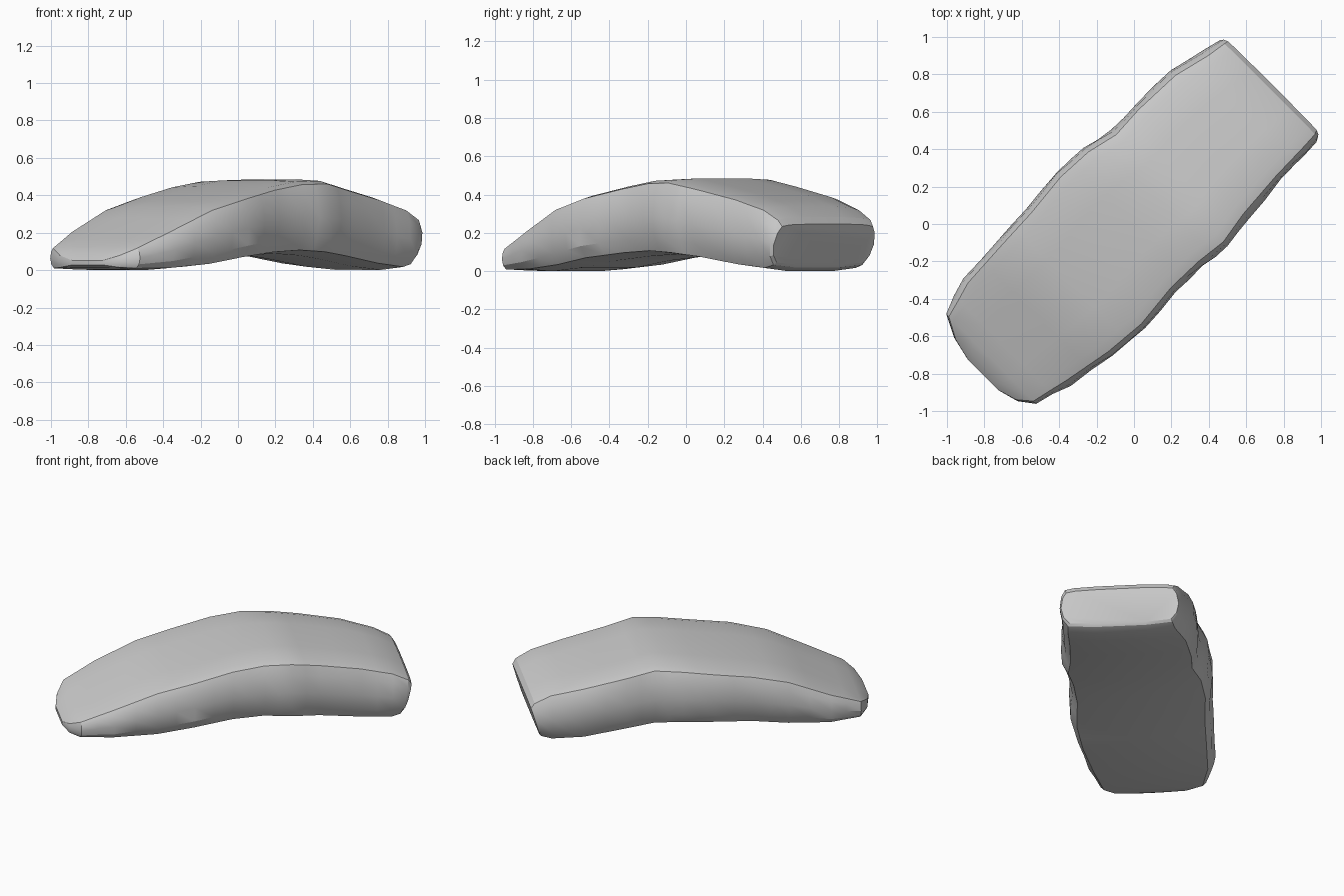
import bpy
import bmesh
import math
import random
from mathutils import Vector

default_cube = bpy.data.objects.get("Cube")
if default_cube:
    bpy.data.objects.remove(default_cube, do_unlink=True)

random.seed(4)


def make_material(name, colour):
    material = bpy.data.materials.new(name)
    material.use_nodes = True
    material.diffuse_color = colour
    material.node_tree.nodes["Principled BSDF"].inputs["Base Color"].default_value = colour
    return material


# Stations along the slab: distance, right edge, left edge, top height, bottom height
STATIONS = [
    (-1.14, -.12, .12, .06, .035),
    (-1.11, -.25, .23, .09, .02),
    (-1.05, -.37, .31, .13, .013),
    (-.85, -.44, .37, .22, .01),
    (-.58, -.455, .42, .34, .03),
    (-.35, -.465, .44, .40, .065),
    (-.1, -.49, .415, .45, .09),
    (.1, -.48, .42, .48, .1),
    (.27, -.44, .44, .485, .09),
    (.45, -.45, .41, .45, .07),
    (.72, -.44, .39, .395, .03),
    (.92, -.39, .385, .34, .012),
    (1.01, -.375, .38, .285, .03),
    (1.03, -.37, .37, .25, .045),
]

# Half of the side wall, top to bottom: inset from the outline, share of the height
SIDE = [(.09, 1), (.035, .96), (.012, .8), (0, .5), (.015, .22), (.05, .04)]
ACROSS = [.25, .5, .75]


def blend(a, b, f):
    return tuple(p + (q - p) * f for p, q in zip(a, b))


def section(station):
    """Closed ring of points, clockwise from the right upper edge."""
    along, right, left, top, bottom = station
    height = top - bottom
    scale = min(1, height / .2)
    wall_r = [(right + i * scale, h) for i, h in SIDE]
    wall_l = [(left - i * scale, h) for i, h in SIDE]
    roof = [(blend(wall_r[0], wall_l[0], f)[0], 1.02) for f in ACROSS]
    floor = [(blend(wall_l[-1], wall_r[-1], f)[0], -.01) for f in ACROSS]
    ring = roof + wall_l + floor + wall_r[::-1]
    # The rear end leans outward towards its top
    lean = .06 * max(0, (along - .9) / .13)
    points = []
    for across, h in ring:
        wobble = random.uniform(-.006, .006) if .1 < h < .9 and abs(along) < 1 else 0
        s = along + lean * (h - .7)
        t = across + wobble
        points.append(Vector(((s + t) / math.sqrt(2), (s - t) / math.sqrt(2), bottom + height * h)))
    return points


# Curved slab body lofted through the stations
bm = bmesh.new()
rows = []
for a, b in zip(STATIONS, STATIONS[1:]):
    rows += [a, blend(a, b, .5)] if b[0] - a[0] > .1 else [a]
rows.append(STATIONS[-1])
rings = [[bm.verts.new(p) for p in section(row)] for row in rows]
for first, second in zip(rings, rings[1:]):
    count = len(first)
    for i in range(count):
        j = (i + 1) % count
        bm.faces.new((first[i], first[j], second[j], second[i]))
bm.faces.new(rings[0])
bm.faces.new(rings[-1])
bmesh.ops.recalc_face_normals(bm, faces=bm.faces)

# Rest the body on the ground
lowest = min(v.co.z for v in bm.verts)
bmesh.ops.translate(bm, verts=bm.verts, vec=(0, 0, -lowest))

mesh = bpy.data.meshes.new("curved_slab")
bm.to_mesh(mesh)
bm.free()
slab = bpy.data.objects.new("curved_slab", mesh)
bpy.context.collection.objects.link(slab)
mesh.materials.append(make_material("stone grey", (.6, .6, .6, 1)))

bpy.ops.object.select_all(action="DESELECT")
slab.select_set(True)
bpy.context.view_layer.objects.active = slab
bpy.ops.object.shade_smooth_by_angle(angle=math.radians(25))
